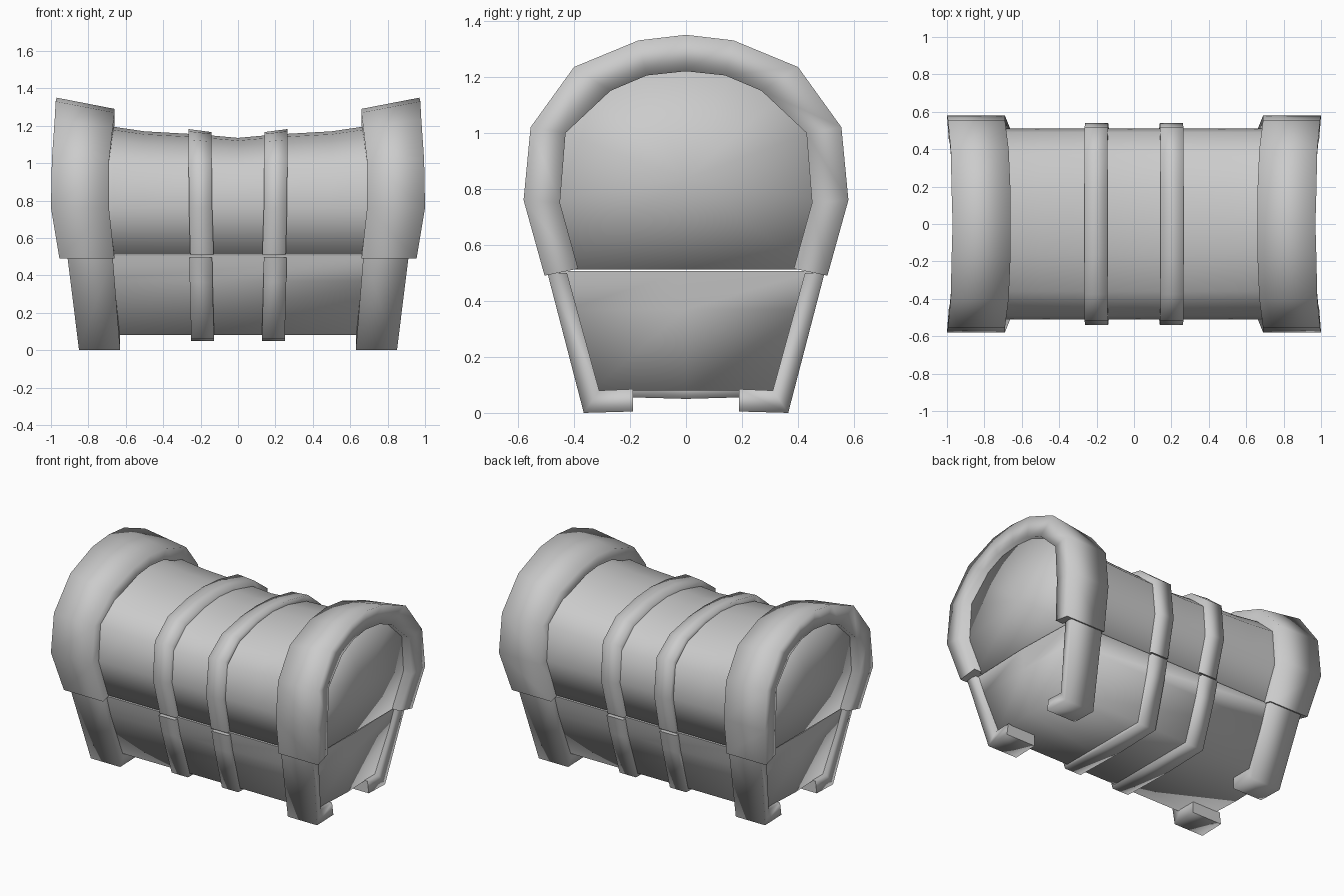
import bpy, bmesh, math

if "Cube" in bpy.data.objects:
    bpy.data.objects.remove(bpy.data.objects["Cube"])


def finish(name, bm, mirror=(False, False), angle=40, soft=()):
    """Fix normals, smooth the faces, keep hard edges, optionally mirror."""
    bmesh.ops.recalc_face_normals(bm, faces=bm.faces)
    for f in bm.faces:
        f.smooth = True
    for e in bm.edges:
        e.smooth = e in soft or e.calc_face_angle(0) < math.radians(angle)
    me = bpy.data.meshes.new(name)
    bm.to_mesh(me)
    bm.free()
    ob = bpy.data.objects.new(name, me)
    bpy.context.collection.objects.link(ob)
    if any(mirror):
        mod = ob.modifiers.new("Mirror", 'MIRROR')
        mod.use_axis = (mirror[0], mirror[1], False)
        mod.use_mirror_merge = False
    return ob


def loft(bm, rings):
    """Skin closed point rings, cap both ends; returns rings and caps."""
    vs = [[bm.verts.new(p) for p in r] for r in rings]
    n = len(vs[0])
    for a, b in zip(vs, vs[1:]):
        for i in range(n):
            j = (i + 1) % n
            bm.faces.new((a[i], a[j], b[j], b[i]))
    return vs, [bm.faces.new(vs[0]), bm.faces.new(vs[-1])]


def arch(half):
    """Complete a half arch (ends at y = 0) to the other side."""
    return half + [(-s[0], s[1], -s[2]) + s[3:] for s in half[-2::-1]]


def band(name, stations, mirror_y=False, lip=0):
    """Strip of rectangular section; station = outer y,z, inner y,z, x in, x out, slope drop."""
    bm = bmesh.new()
    rings = [[(x0, yi, zi), (x0, yo, zo - d), (x1, yo, zo), (x1 - lip, yi, zi)]
             for yo, zo, yi, zi, x0, x1, d in stations]
    vs, _ = loft(bm, rings)
    soft = set()
    for a, b in zip(vs, vs[1:]):
        for k in range(1, 4):  # rails are softly shaded
            soft.add(bm.edges.get((a[k], b[k])))
    for r in vs[1:-1]:
        soft.update(bm.edges.get((r[k], r[(k + 1) % 4])) for k in range(4))
    return finish(name, bm, (True, mirror_y), 40, soft)


def bulge_ends(bm, caps, amount):
    """Push the middle of each end panel outwards."""
    for c in caps:
        s = 1 if c.calc_center_median().x > 0 else -1
        for v in bmesh.ops.poke(bm, faces=[c])['verts']:
            v.co.x += s * amount


# lid: barrel sagging towards the middle
bm = bmesh.new()
half = [(.45, .512), (.51, .76), (.49, 1.0), (.36, 1.125), (.16, 1.183), (0, 1.2)]
prof = half + [(-y, z) for y, z in half[-2::-1]]
tops = [(.93, 1.235), (.67, 1.195), (.5, 1.17), (.2, 1.153), (0, 1.135)]
tops = tops + [(-x, t) for x, t in tops[-2::-1]]
rings = []
for x, top in tops:
    k = (top - .76) / .44
    tuck = -.04 * (x > .9) + .04 * (x < -.9)  # end panels lean in at the bottom
    rings.append([(x + (tuck if z < .6 else 0), y, z if z < .77 else .76 + (z - .76) * k)
                  for y, z in prof])
_, caps = loft(bm, rings)
bulge_ends(bm, caps, .01)
finish("lid", bm, angle=130)

# base: tapered box, wider at the top
bm = bmesh.new()
rings = [[(sx * x, sy * y, z) for sx, sy in ((1, 1), (-1, 1), (-1, -1), (1, -1))]
         for x, y, z in ((.81, .335, .08), (.86, .425, .37), (.875, .455, .506))]
vs, _ = loft(bm, rings)
mids = [e for e in bm.edges if abs(e.verts[0].co.x - e.verts[1].co.x) < 1e-4
        and abs(e.verts[0].co.z - e.verts[1].co.z) < 1e-4]
bmesh.ops.subdivide_edges(bm, edges=mids, cuts=1)
for v in bm.verts:
    if abs(v.co.y) < 1e-4:
        v.co.x += math.copysign(.015, v.co.x)
rim = {e for e in bm.edges if all(v.co.z < .5 for v in e.verts)}
finish("base", bm, angle=40, soft=rim)

# heavy rims over both ends of the lid
band("lid_end_rim", arch([
    (.505, .49, .385, .515, .66, .955, 0),
    (.58, .76, .45, .75, .69, 1.0, 0),
    (.555, 1.02, .43, 1.0, .69, .995, .01),
    (.40, 1.235, .27, 1.15, .67, .98, .045),
    (.17, 1.33, .14, 1.205, .66, .975, .06),
    (0, 1.35, 0, 1.22, .66, .97, .06)]), lip=.01)

# corner legs with feet turned under the base
band("corner_leg", [
    (.495, .50, .425, .50, .67, .912, 0),
    (.365, 0, .31, .08, .63, .85, 0),
    (.19, .005, .19, .085, .63, .85, 0)], mirror_y=True, lip=.01)

# slim straps around the lid
band("lid_strap", arch([
    (.475, .508, .42, .53, .13, .255, 0),
    (.54, .76, .46, .76, .138, .262, 0),
    (.515, 1.01, .44, .97, .14, .264, 0),
    (.375, 1.125, .32, 1.05, .142, .264, .01),
    (.165, 1.17, .14, 1.1, .142, .264, .014),
    (0, 1.182, 0, 1.11, .142, .264, .016)]))

# slim straps under and around the base
band("base_strap", arch([
    (.482, .495, .42, .495, .138, .26, 0),
    (.45, .365, .39, .365, .136, .258, 0),
    (.355, .06, .30, .12, .128, .25, 0),
    (0, .05, 0, .12, .128, .25, 0)]))
